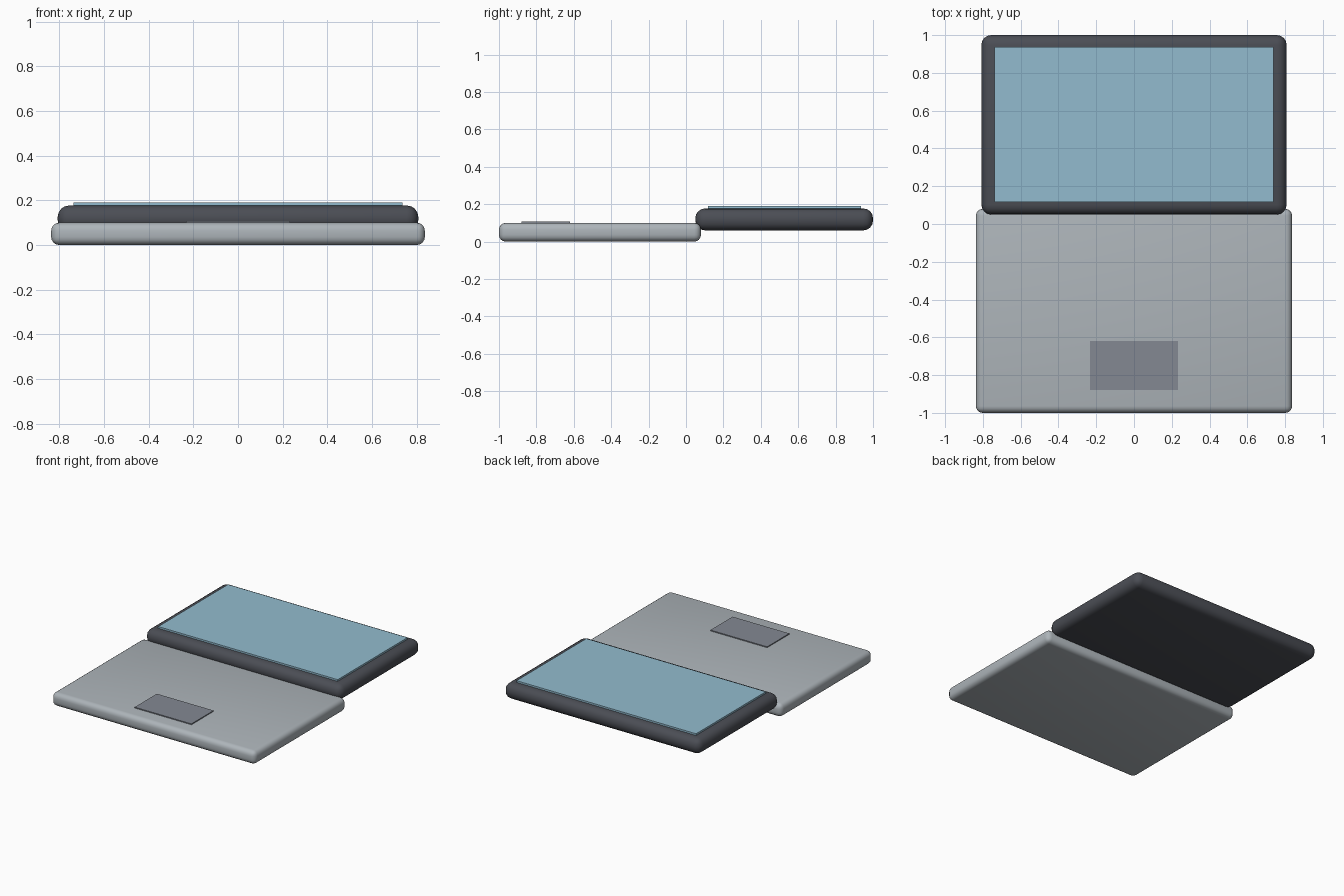
import bpy

if "Cube" in bpy.data.objects:
    bpy.data.objects.remove(bpy.data.objects["Cube"])


def material(name, color):
    m = bpy.data.materials.new(name)
    m.diffuse_color = (*color, 1)
    m.use_nodes = True
    m.node_tree.nodes["Principled BSDF"].inputs["Base Color"].default_value = m.diffuse_color
    return m


def slab(name, x, y, z, mat=None, bevel=0, segments=4):
    """Box spanning the given (min, max) ranges, with optional rounded edges."""
    spans = (x, y, z)
    bpy.ops.mesh.primitive_cube_add(size=1, location=[(a + b) / 2 for a, b in spans])
    ob = bpy.context.object
    ob.name = name
    ob.scale = [b - a for a, b in spans]
    bpy.ops.object.transform_apply(location=False, rotation=False, scale=True)
    if mat:
        ob.data.materials.append(mat)
    if bevel:
        mod = ob.modifiers.new("rounded_edges", 'BEVEL')
        mod.width = bevel
        mod.segments = segments
        bpy.ops.object.modifier_apply(modifier=mod.name)
        bpy.ops.object.shade_smooth_by_angle()
    return ob


silver = material("silver", (0.42, 0.46, 0.49))
dark = material("dark_frame", (0.07, 0.075, 0.09))
blue = material("screen_blue", (0.29, 0.50, 0.62))
pad = material("pad_grey", (0.23, 0.25, 0.29))

# Lower body with touchpad
slab("base", (-0.837, 0.837), (-1.0, 0.08), (0, 0.1), silver, 0.036)
slab("touchpad", (-0.233, 0.233), (-0.88, -0.62), (0.095, 0.107), pad)

# Lid folded fully flat, with the display facing up
slab("lid", (-0.808, 0.808), (0.05, 1.0), (0.06, 0.177), dark, 0.052)
slab("display", (-0.738, 0.738), (0.117, 0.936), (0.165, 0.19), blue)
